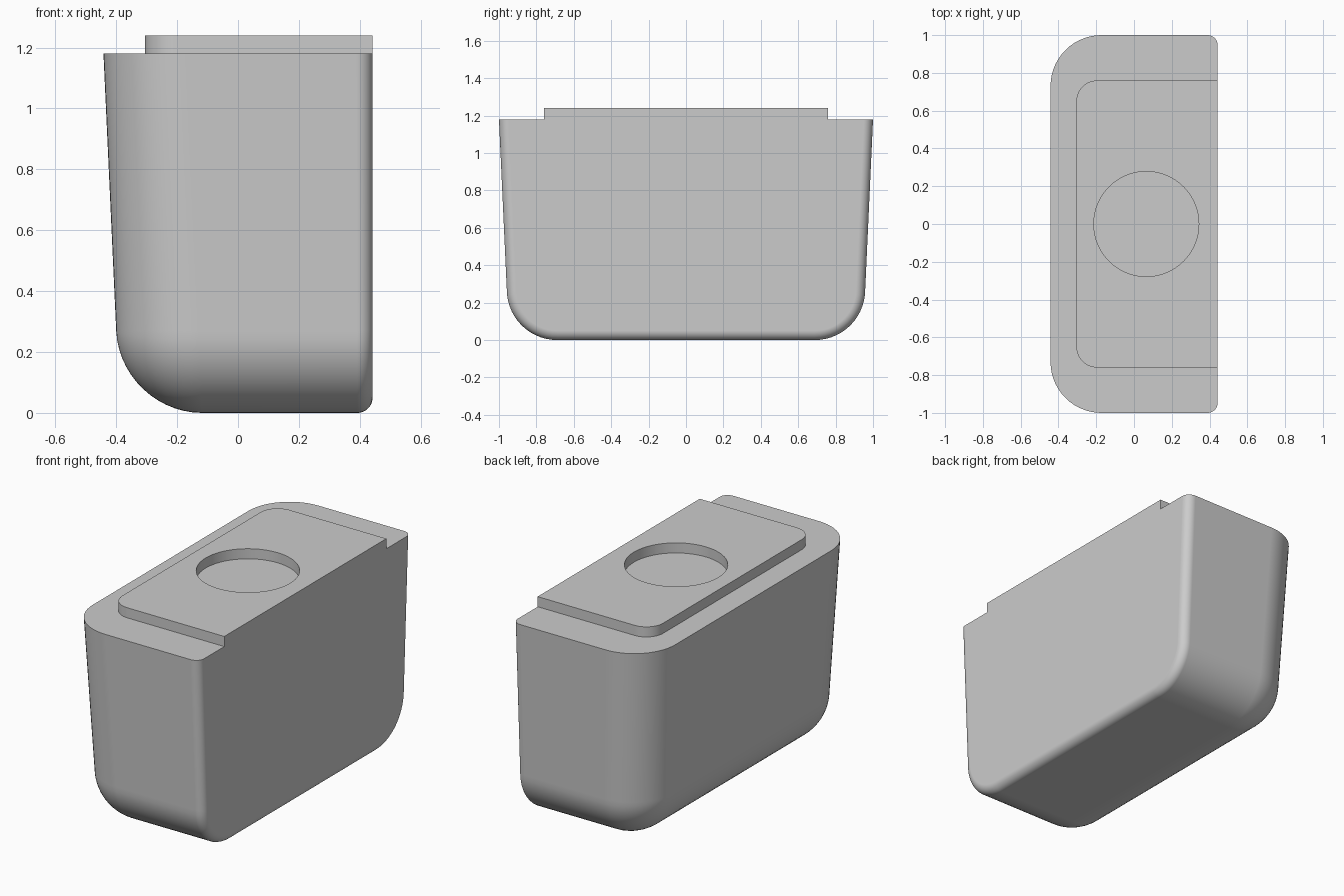
import bpy, bmesh
from math import sin, cos, pi, radians

cube = bpy.data.objects.get("Cube")
if cube:
    bpy.data.objects.remove(cube)

HALF_X, HALF_Y = 0.442, 1.0
RIM_Z, TOP_Z = 1.18, 1.24
BIG_R, SMALL_R = 0.27, 0.05
DRAFT = 0.046
STEPS = 14

grey = bpy.data.materials.new("plain_grey")
grey.use_nodes = True
colour = (0.6, 0.6, 0.6, 1)
grey.diffuse_color = colour
grey.node_tree.nodes["Principled BSDF"].inputs["Base Color"].default_value = colour


def make_object(name, bm):
    bmesh.ops.recalc_face_normals(bm, faces=bm.faces)
    mesh = bpy.data.meshes.new(name)
    bm.to_mesh(mesh)
    bm.free()
    mesh.materials.append(grey)
    obj = bpy.data.objects.new(name, mesh)
    bpy.context.collection.objects.link(obj)
    bpy.ops.object.select_all(action='DESELECT')
    obj.select_set(True)
    bpy.context.view_layer.objects.active = obj
    bpy.ops.object.shade_smooth_by_angle(angle=radians(30))
    weighted = obj.modifiers.new("even_normals", 'WEIGHTED_NORMAL')
    weighted.keep_sharp = True
    return obj


def arc(cx, cy, r, start, end, steps=STEPS):
    return [(cx + r * cos(start + (end - start) * i / steps),
             cy + r * sin(start + (end - start) * i / steps)) for i in range(steps + 1)]


def u_profile(inset):
    """Drafted U outline in y and z, shrunk inward by the inset."""
    half_base = HALF_Y - DRAFT * RIM_Z
    r = max(BIG_R - inset, 0.0005)
    cy = half_base - BIG_R + DRAFT * BIG_R
    side = arc(cy, BIG_R, r, -pi / 2, 0)
    side.append((HALF_Y - inset, RIM_Z))
    return [(-y, z) for y, z in reversed(side)] + side


# Body: U outlines lofted from the flat wall to the rounded, sloping wall
base_left = -HALF_X + DRAFT * RIM_Z
path = arc(HALF_X - SMALL_R, SMALL_R, SMALL_R, 0, -pi / 2)
path += arc(base_left + BIG_R, BIG_R, BIG_R, -pi / 2, -pi)
bm = bmesh.new()
rings = []
for x, inset in path:
    slope = min(1, (HALF_X - x) / (HALF_X - base_left - BIG_R))
    rings.append([bm.verts.new((x - DRAFT * z * slope, y, z)) for y, z in u_profile(inset)])
for a, b in zip(rings, rings[1:]):
    for i in range(len(a) - 1):
        bm.faces.new((a[i], a[i + 1], b[i + 1], b[i]))
bm.faces.new(rings[0])
bm.faces.new(rings[-1])
bm.faces.new([r[0] for r in rings] + [r[-1] for r in reversed(rings)])
bmesh.ops.remove_doubles(bm, verts=bm.verts, dist=0.001)
make_object("body", bm)

# Raised lid plate with a round recess, flush with the flat wall
left, half, r = -0.305, 0.76, 0.11
outline = [(HALF_X, -half), (HALF_X, half)]
outline += arc(left + r, half - r, r, pi / 2, pi)
outline += arc(left + r, r - half, r, pi, 1.5 * pi)
hole = arc(0.065, 0, 0.278, 0, 2 * pi, 64)[:-1]
bm = bmesh.new()
edges = []
for loop in (outline, hole):
    verts = [bm.verts.new((x, y, RIM_Z)) for x, y in loop]
    edges += [bm.edges.new((v, verts[i - 1])) for i, v in enumerate(verts)]
bmesh.ops.triangle_fill(bm, use_beauty=True, edges=edges)
raised = bmesh.ops.extrude_face_region(bm, geom=bm.faces[:], use_keep_orig=True)
for v in raised["geom"]:
    if isinstance(v, bmesh.types.BMVert):
        v.co.z = TOP_Z
make_object("lid_plate", bm)
